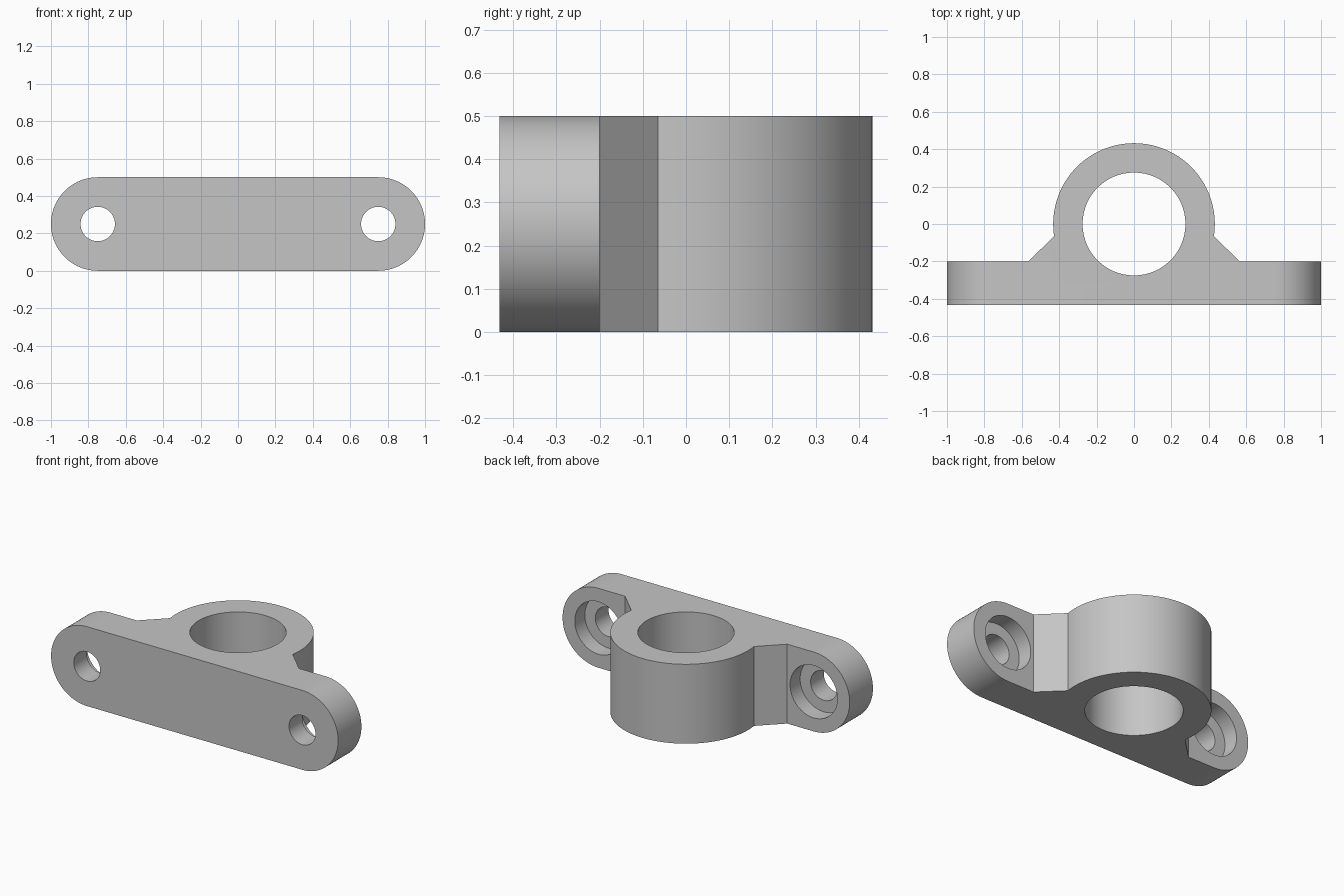
import bpy
import bmesh
from math import cos, sin, pi, asin
from mathutils import Vector

HEIGHT = 0.5
OUTER_R, BORE_R = 0.432, 0.275
FRONT_Y, FLANGE_Y = -0.432, -0.2
HOLE_X, HOLE_R, RECESS_R = 0.75, 0.092, 0.165
RECESS_FLOOR = -0.30
GUSSET_X, GUSSET_Y = 0.565, -0.065

cube = bpy.data.objects.get("Cube")
if cube:
    bpy.data.objects.remove(cube, do_unlink=True)

grey = bpy.data.materials.new("plain grey")
grey.use_nodes = True
colour = (0.56, 0.56, 0.56, 1)
grey.diffuse_color = colour
grey.node_tree.nodes["Principled BSDF"].inputs["Base Color"].default_value = colour


def arc(cx, cy, r, start, end, steps):
    return [(cx + r * cos(start + (end - start) * i / steps),
             cy + r * sin(start + (end - start) * i / steps)) for i in range(steps + 1)]


def circle(cx, cy, r, steps=96):
    return arc(cx, cy, r, 0, 2 * pi, steps)[:-1]


def prism(name, outline, low, high, axis="z"):
    """Extrude a closed 2D outline along z (outline in xy) or y (outline in xz)."""
    def place(p):
        return (p[0], p[1], low) if axis == "z" else (p[0], low, p[1])
    bm = bmesh.new()
    face = bm.faces.new([bm.verts.new(place(p)) for p in outline])
    new = bmesh.ops.extrude_face_region(bm, geom=[face])["geom"]
    shift = Vector((0, 0, high - low) if axis == "z" else (0, high - low, 0))
    bmesh.ops.translate(bm, vec=shift, verts=[g for g in new if isinstance(g, bmesh.types.BMVert)])
    bmesh.ops.recalc_face_normals(bm, faces=bm.faces)
    mesh = bpy.data.meshes.new(name)
    bm.to_mesh(mesh)
    bm.free()
    mesh.materials.append(grey)
    obj = bpy.data.objects.new(name, mesh)
    bpy.context.collection.objects.link(obj)
    return obj


def combine(target, tool, operation):
    mod = target.modifiers.new(operation, "BOOLEAN")
    mod.operation = operation
    mod.solver = "EXACT"
    mod.object = tool
    bpy.context.view_layer.objects.active = target
    bpy.ops.object.modifier_apply(modifier=mod.name)
    bpy.data.objects.remove(tool, do_unlink=True)


# Plan outline: flange, sloped gussets and round housing
lean = asin(GUSSET_Y / OUTER_R)
plan = [(-1.2, FRONT_Y), (1.2, FRONT_Y), (1.2, FLANGE_Y), (GUSSET_X, FLANGE_Y)]
plan += arc(0, 0, OUTER_R, lean, pi - lean, 72)
plan += [(-GUSSET_X, FLANGE_Y), (-1.2, FLANGE_Y)]
bracket = prism("bearing_bracket", plan, -0.1, HEIGHT + 0.1)

# Rounded flange ends
mid = HEIGHT / 2
end_x = 1 - mid
stadium = arc(end_x, mid, mid, -pi / 2, pi / 2, 48) + arc(-end_x, mid, mid, pi / 2, 3 * pi / 2, 48)
combine(bracket, prism("end_trimmer", stadium, -0.6, 0.6, "y"), "INTERSECT")

# Shaft bore
combine(bracket, prism("bore_cutter", circle(0, 0, BORE_R), -0.2, HEIGHT + 0.2), "DIFFERENCE")

# Bolt holes with recesses at the back
for side in (-1, 1):
    x = side * HOLE_X
    combine(bracket, prism("hole_cutter", circle(x, mid, HOLE_R, 64), -0.6, 0.1, "y"), "DIFFERENCE")
    combine(bracket, prism("recess_cutter", circle(x, mid, RECESS_R, 64), RECESS_FLOOR, 0.1, "y"), "DIFFERENCE")

bpy.ops.object.select_all(action="DESELECT")
bracket.select_set(True)
bpy.context.view_layer.objects.active = bracket
bpy.ops.object.shade_smooth_by_angle(angle=pi / 6)
